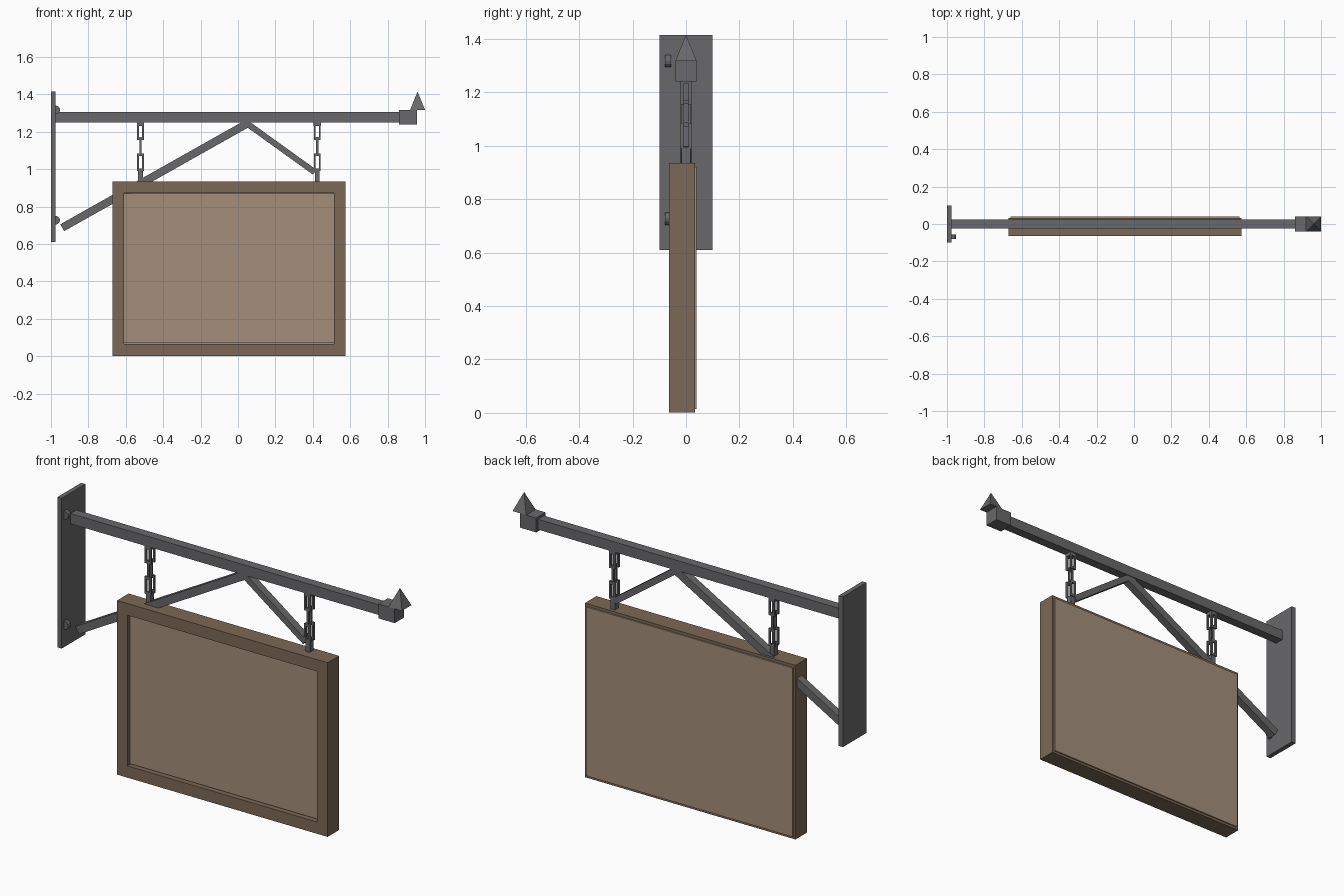
import bpy, math
from mathutils import Vector

if "Cube" in bpy.data.objects:
    bpy.data.objects.remove(bpy.data.objects["Cube"])


def material(name, rgb):
    m = bpy.data.materials.new(name)
    m.diffuse_color = (*rgb, 1)
    m.use_nodes = True
    m.node_tree.nodes["Principled BSDF"].inputs["Base Color"].default_value = m.diffuse_color
    return m


IRON = material("dark iron", (0.14, 0.14, 0.145))
WOOD = material("brown wood", (0.20, 0.14, 0.093))
BOARD = material("light board", (0.37, 0.275, 0.195))


def mesh_object(name, verts, faces, mat):
    me = bpy.data.meshes.new(name)
    me.from_pydata(verts, [], faces)
    me.materials.append(mat)
    ob = bpy.data.objects.new(name, me)
    bpy.context.collection.objects.link(ob)
    return ob


BOX_FACES = [(0, 1, 3, 2), (4, 6, 7, 5), (0, 4, 5, 1),
             (2, 3, 7, 6), (0, 2, 6, 4), (1, 5, 7, 3)]


def box(name, x, y, z, mat):
    return mesh_object(name, [(a, b, c) for a in x for b in y for c in z], BOX_FACES, mat)


def strut(name, a, b, thick, depth, mat):
    """Square bar between two points of the xz plane."""
    a, b = Vector((a[0], 0, a[1])), Vector((b[0], 0, b[1]))
    d = (b - a).normalized()
    n = Vector((-d.z, 0, d.x)) * thick / 2
    verts = [p + Vector((0, y, 0)) + n * s for p in (a, b)
             for y in (-depth / 2, depth / 2) for s in (-1, 1)]
    return mesh_object(name, verts, BOX_FACES, mat)


def ring(name, outer, inner, d, mat, place):
    """Rectangular ring (u0, u1, v0, v1) extruded over d; place maps (u, depth, v)."""
    def corners(r, w):
        return [place(u, w, v) for u, v in
                ((r[0], r[2]), (r[1], r[2]), (r[1], r[3]), (r[0], r[3]))]
    verts = corners(outer, d[0]) + corners(inner, d[0]) + corners(outer, d[1]) + corners(inner, d[1])
    faces = []
    for i in range(4):
        j = (i + 1) % 4
        faces += [(i, j, 4 + j, 4 + i), (8 + j, 8 + i, 12 + i, 12 + j),
                  (j, i, 8 + i, 8 + j), (4 + i, 4 + j, 12 + j, 12 + i)]
    return mesh_object(name, verts, faces, mat)


# Wall plate with two rounded bolts
box("wall_plate", (-1, -0.975), (-0.1, 0.1), (0.61, 1.415), IRON)
for i, z in enumerate((0.727, 1.317)):
    bpy.ops.mesh.primitive_cylinder_add(vertices=12, radius=0.023, depth=0.023,
                                        location=(-0.974, -0.068, z),
                                        rotation=(math.pi / 2, 0, 0))
    bolt = bpy.context.object
    bolt.name = f"plate_bolt_{i + 1}"
    bolt.data.materials.append(IRON)

# Beam, end collar and pointed finial
box("beam", (-0.975, 0.87), (-0.025, 0.025), (1.25, 1.305), IRON)
box("end_collar", (0.86, 0.957), (-0.04, 0.04), (1.24, 1.317), IRON)
mesh_object("finial", [(0.92, -0.04, 1.317), (1, -0.04, 1.317), (1, 0.04, 1.317),
                       (0.92, 0.04, 1.317), (0.96, 0, 1.415)],
            [(3, 2, 1, 0), (0, 1, 4), (1, 2, 4), (2, 3, 4), (3, 0, 4)], IRON)

# Diagonal braces
strut("long_brace", (-0.94, 0.687), (0.06, 1.25), 0.042, 0.042, IRON)
strut("short_brace", (0.04, 1.25), (0.41, 0.984), 0.032, 0.042, IRON)

# Hanging chains: wide links face the front, the middle link is turned a quarter
for side, cx in (("left", -0.521), ("right", 0.424)):
    def facing(u, w, v):
        return (cx + u, w, v)

    def turned(u, w, v):
        return (cx - w, u, v)
    box(f"{side}_top_lug", (cx - 0.019, cx + 0.019), (-0.02, 0.02), (1.232, 1.252), IRON)
    for k, z in enumerate((1.155, 0.99)):
        for y in (-0.015, 0.015):
            ring(f"{side}_link_{k}", (-0.018, 0.018, z, z + 0.095),
                 (-0.009, 0.009, z + 0.014, z + 0.08), (y - 0.005, y + 0.005), IRON, facing)
    ring(f"{side}_middle_link", (-0.016, 0.016, 1.07, 1.172),
         (-0.008, 0.008, 1.086, 1.157), (-0.006, 0.006), IRON, turned)
    box(f"{side}_sign_eye", (cx - 0.013, cx + 0.013), (-0.016, 0.016), (0.93, 0.995), IRON)

# Sign frame and the board that fills it and stands proud at the back
ring("sign_frame", (-0.672, 0.576, 0.002, 0.935), (-0.61, 0.512, 0.065, 0.872),
     (-0.064, 0.033), WOOD, lambda u, w, v: (u, w, v))
box("sign_board", (-0.605, 0.507), (-0.045, 0.03), (0.07, 0.867), BOARD).scale = (1.01, 1, 1.004)
box("back_board", (-0.66, 0.564), (0.025, 0.04), (0.015, 0.92), BOARD)
